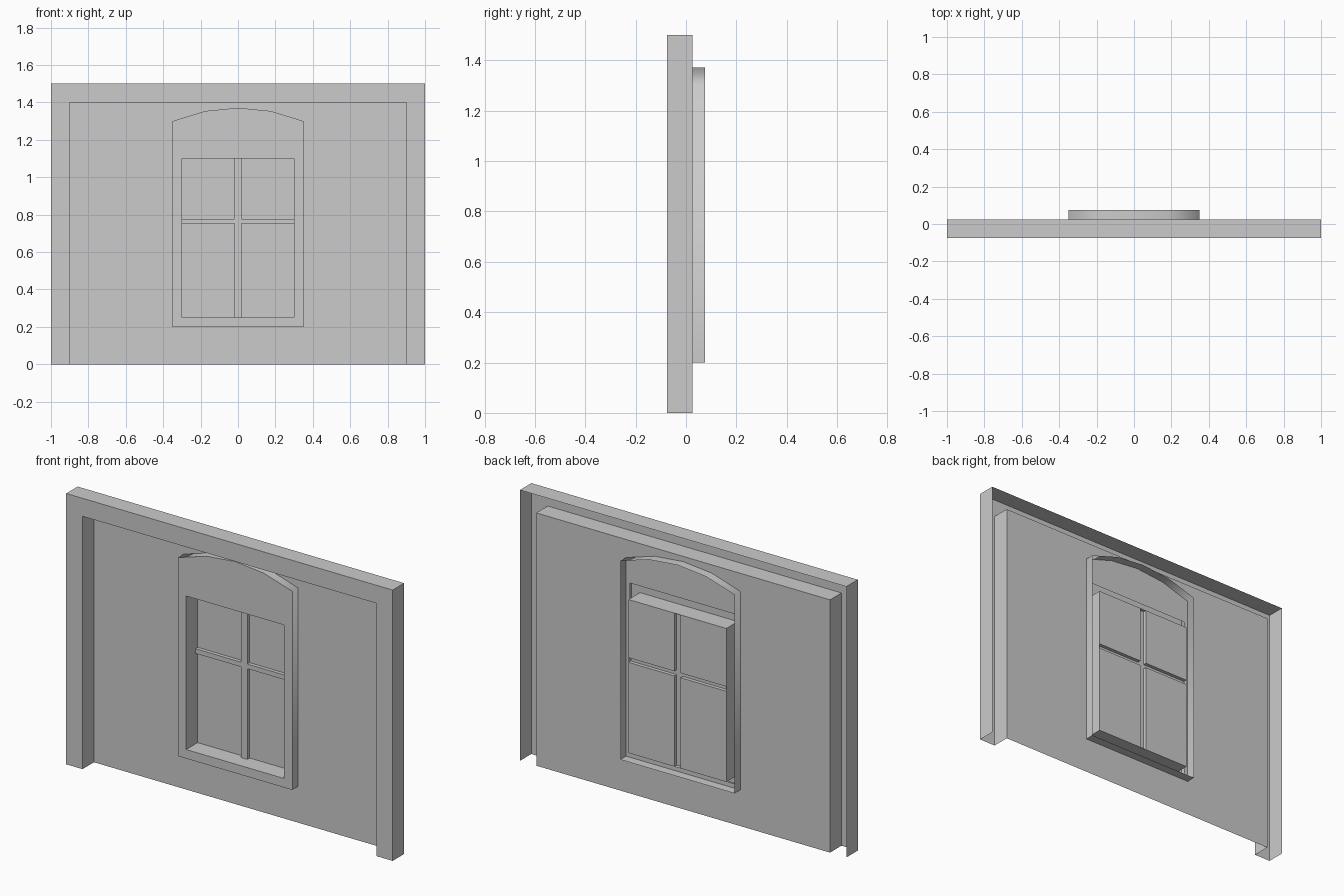
import bpy, bmesh
from math import radians

if "Cube" in bpy.data.objects:
    bpy.data.objects.remove(bpy.data.objects["Cube"])


def finish(name, bm):
    """Weld, orient the shell towards the front (-y) and make the object."""
    bmesh.ops.remove_doubles(bm, verts=bm.verts[:], dist=1e-5)
    bmesh.ops.recalc_face_normals(bm, faces=bm.faces[:])
    if sum(f.normal.y * f.calc_area() for f in bm.faces) > 0:
        bmesh.ops.reverse_faces(bm, faces=bm.faces[:])
    mesh = bpy.data.meshes.new(name)
    bm.to_mesh(mesh)
    bm.free()
    obj = bpy.data.objects.new(name, mesh)
    bpy.context.collection.objects.link(obj)
    return obj


def flat(bm, pts, y):
    """Flat face from x-z points at depth y."""
    bm.faces.new([bm.verts.new((x, y, z)) for x, z in pts])


def wall(bm, pts, y0, y1, closed=True):
    """Strip that sweeps an x-z outline from y0 to y1."""
    pairs = list(zip(pts, pts[1:] + pts[:1]))
    for (ax, az), (bx, bz) in pairs if closed else pairs[:-1]:
        bm.faces.new([bm.verts.new(c) for c in
                      ((ax, y0, az), (bx, y0, bz), (bx, y1, bz), (ax, y1, az))])


def rect(w, z0, z1):
    return [(-w, z0), (-w, z1), (w, z1), (w, z0)]


def ring(bm, outer, inner, y, arch=(), closed=True):
    """Mitred border between two rectangles; arch points go in the top piece."""
    for i in range(4 if closed else 3):
        j = (i + 1) % 4
        extra = list(arch) if i == 1 else []
        flat(bm, [inner[j], inner[i], outer[i]] + extra + [outer[j]], y)


# outer frame: hollow shell, open at the back and bottom
outer, inner = rect(1, 0, 1.5), rect(0.9, 0, 1.4)
bm = bmesh.new()
ring(bm, outer, inner, -0.075, closed=False)
wall(bm, outer, -0.075, 0.025, closed=False)
wall(bm, inner, -0.075, 0.025, closed=False)
finish("wall_frame", bm)

# recessed wall panel with the window hole
bm = bmesh.new()
ring(bm, inner, rect(0.325, 0.225, 1.165), 0.025)
finish("wall_panel", bm)

# arched window surround: hollow shell, open at the back
surround, opening = rect(0.35, 0.2, 1.3), rect(0.3, 0.25, 1.1)
arch = [(-0.175, 1.354), (0, 1.371), (0.175, 1.354)]
bm = bmesh.new()
ring(bm, surround, opening, -0.025, arch)
wall(bm, surround[:2] + arch + surround[2:], -0.025, 0.075)
wall(bm, opening, -0.025, 0.075)
frame = finish("window_surround", bm)
bpy.context.view_layer.objects.active = frame
frame.select_set(True)
bpy.ops.object.shade_smooth_by_angle(angle=radians(80))

# glass panes with the cross bars raised to the front
xs, zs = [-0.3, -0.019, 0.019, 0.3], [0.25, 0.752, 0.778, 1.1]
glass_y, bar_y = 0.075, 0.055
panes, bars = bmesh.new(), bmesh.new()
for i in range(3):
    for k in range(3):
        cell = [(xs[i], zs[k]), (xs[i + 1], zs[k]),
                (xs[i + 1], zs[k + 1]), (xs[i], zs[k + 1])]
        if i == 1 or k == 1:
            flat(bars, cell, bar_y)
        else:
            flat(panes, cell, glass_y)
# bar sides: the outline of the cross
cross = [(xs[i], zs[k]) for i, k in
         ((1, 0), (2, 0), (2, 1), (3, 1), (3, 2), (2, 2),
          (2, 3), (1, 3), (1, 2), (0, 2), (0, 1), (1, 1))]
wall(bars, cross, bar_y, glass_y)
finish("window_panes", panes)
finish("window_bars", bars)
